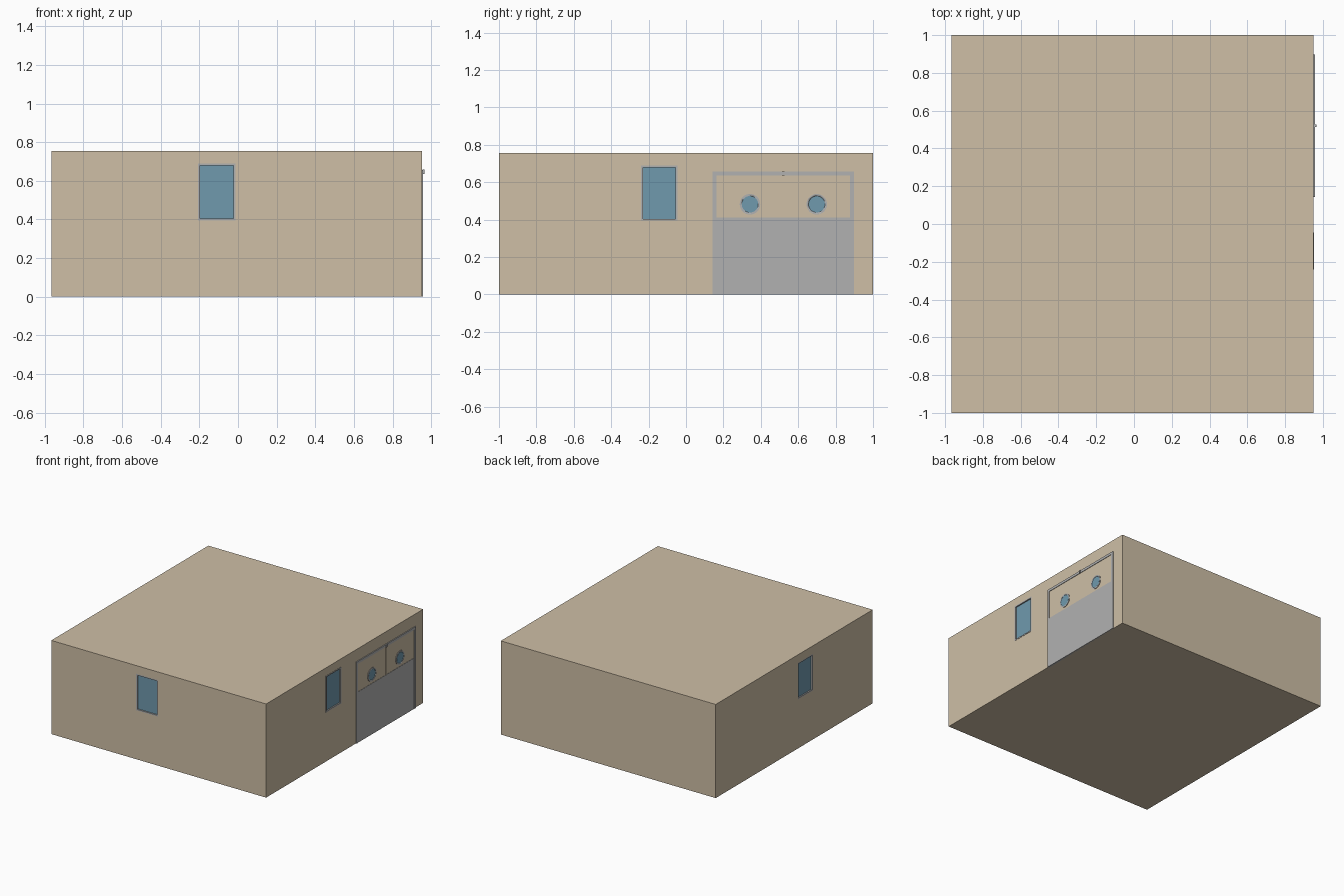
import bpy, bmesh, math
from mathutils import Matrix, Vector

if "Cube" in bpy.data.objects:
    bpy.data.objects.remove(bpy.data.objects["Cube"])

WX0, WX1, H = -0.965, 0.951, 0.755


def mat(name, c):
    m = bpy.data.materials.new(name)
    m.diffuse_color = (*c, 1)
    m.use_nodes = True
    m.node_tree.nodes["Principled BSDF"].inputs["Base Color"].default_value = m.diffuse_color
    return m


TAN = mat("tan_wall", (0.62, 0.52, 0.38))
GLASS = mat("blue_glass", (0.16, 0.32, 0.42))
GREY = mat("grey_metal", (0.44, 0.44, 0.44))


def box(name, lo, hi, m=None):
    bm = bmesh.new()
    bmesh.ops.create_cube(bm, size=1)
    lo, hi = Vector(lo), Vector(hi)
    for v in bm.verts:
        v.co = Vector(a + (b - a) * (c + 0.5) for a, b, c in zip(lo, hi, v.co))
    me = bpy.data.meshes.new(name)
    bm.to_mesh(me)
    bm.free()
    ob = bpy.data.objects.new(name, me)
    bpy.context.collection.objects.link(ob)
    if m:
        me.materials.append(m)
    return ob


def disc(name, y, z, r, x0, x1, m):
    bpy.ops.mesh.primitive_cylinder_add(vertices=32, radius=r, depth=x1 - x0,
        location=((x0 + x1) / 2, y, z), rotation=(0, math.pi / 2, 0))
    ob = bpy.context.object
    ob.name = name
    ob.data.materials.append(m)
    bpy.ops.object.shade_smooth_by_angle()
    return ob


def cut(ob, cutter):
    mod = ob.modifiers.new("cut", "BOOLEAN")
    mod.object = cutter
    mod.solver = "EXACT"
    cutter.hide_render = True
    cutter.hide_set(True)


house = box("house_body", (WX0, -1, 0), (WX1, 1, H), TAN)


# Window: built facing +x in local space, then turned onto its wall
def window(name, origin, angle):
    w, h, t, zc = 0.0875, 0.1375, 0.01, 0.542
    T = Matrix.Translation(origin) @ Matrix.Rotation(angle, 4, "Z")
    parts = [box(name + "_glass", (-0.02, -w, zc - h), (-0.008, w, zc + h), GLASS)]
    frame = box(name + "_frame", (-0.012, -w - t, zc - h - t), (0.002, w + t, zc + h + t), GREY)
    hole = box(name + "_frame_hole", (-0.1, -w, zc - h), (0.1, w, zc + h))
    recess = box(name + "_recess", (-0.02, -w - t, zc - h - t), (0.1, w + t, zc + h + t))
    for p in parts + [frame, hole, recess]:
        p.matrix_world = T
    cut(frame, hole)
    cut(house, recess)


window("front_window", (-0.11, -1 + 0.002, 0), -math.pi / 2)
window("right_window", (WX1, -0.143, 0), 0)
window("left_window", (WX0 + 0.002, -0.143, 0), math.pi)

# Double door: grey lower panel and surrounding frame
Y0, Y1, YM, ZM, ZT, t = 0.143, 0.898, 0.52, 0.41, 0.657, 0.02
XF = 0.958
box("door_lower_panel", (WX1 - 0.01, Y0 + t, 0), (XF - 0.002, Y1 - t, ZM), GREY)
box("door_frame_top", (WX1 - 0.01, Y0, ZT - t), (XF, Y1, ZT), GREY)
for side, a in (("left", Y0), ("right", Y1 - t)):
    box(f"door_frame_{side}", (WX1 - 0.01, a, 0), (XF, a + t, ZT - t), GREY)

# Upper door leaves with portholes
for side, a, b, yc in (("left", Y0 + t, YM - 0.001, 0.342), ("right", YM + 0.001, Y1 - t, 0.699)):
    box(f"door_leaf_{side}", (WX1 - 0.01, a, ZM), (WX1 + 0.003, b, ZT - t), TAN)
    ring = disc(f"porthole_ring_{side}", yc, 0.482, 0.055, WX1 - 0.005, XF, GREY)
    hole = disc(f"porthole_hole_{side}", yc, 0.482, 0.044, WX1 - 0.1, WX1 + 0.1, GREY)
    cut(ring, hole)
    disc(f"porthole_glass_{side}", yc, 0.482, 0.0445, WX1 - 0.005, WX1 + 0.0045, GLASS)

# Small latch above the leaf joint
box("door_latch", (XF - 0.004, YM - 0.006, 0.636), (0.965, YM + 0.006, 0.658), GREY)
